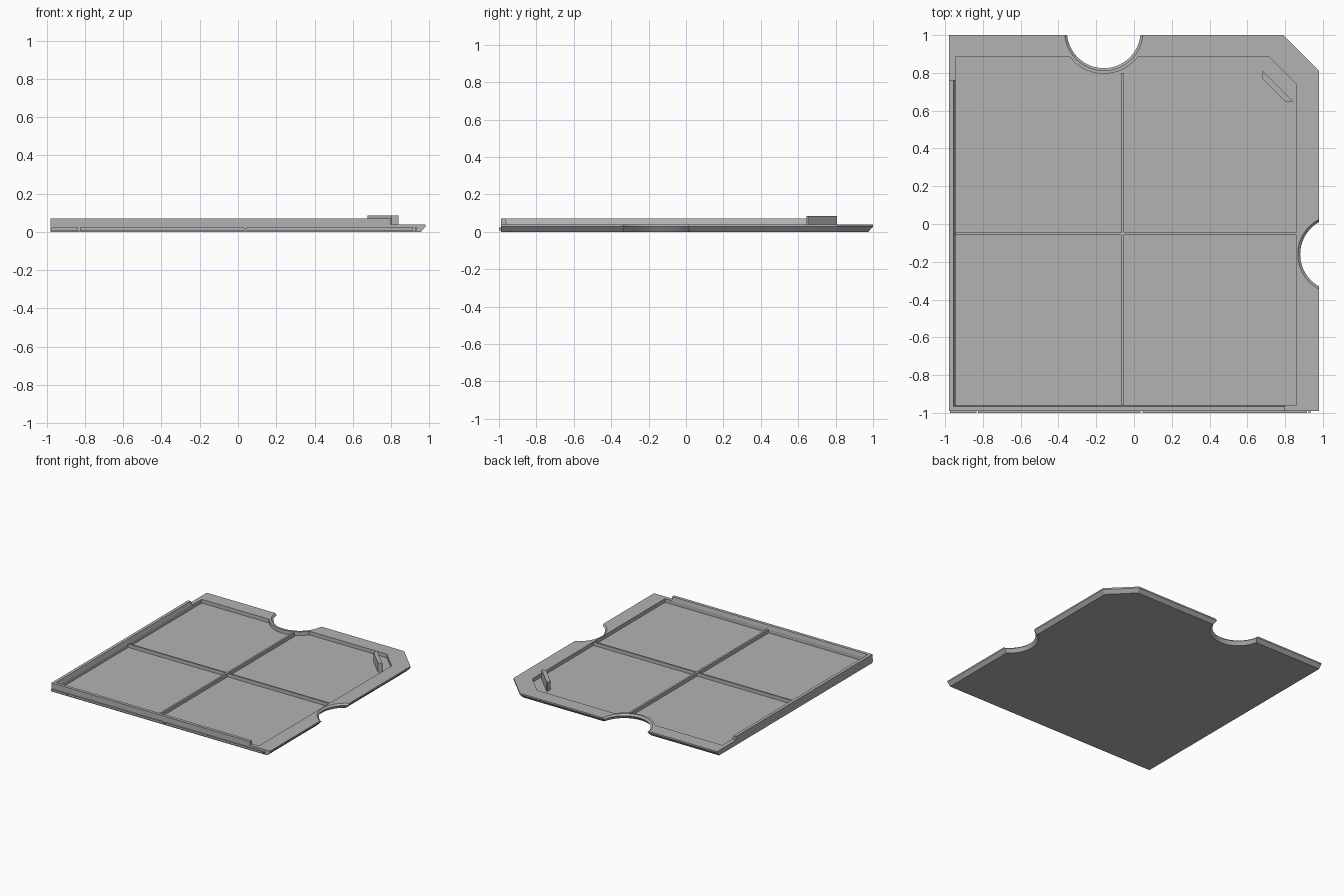
import bpy, bmesh
from math import acos, cos, sin, pi

cube = bpy.data.objects.get("Cube")
if cube:
    bpy.data.objects.remove(cube, do_unlink=True)

grey = bpy.data.materials.new("grey plastic")
grey.use_nodes = True
colour = (0.45, 0.45, 0.45, 1)
grey.diffuse_color = colour
grey.node_tree.nodes["Principled BSDF"].inputs["Base Color"].default_value = colour


def finish(name, bm):
    bmesh.ops.recalc_face_normals(bm, faces=bm.faces)
    mesh = bpy.data.meshes.new(name)
    bm.to_mesh(mesh)
    bm.free()
    mesh.materials.append(grey)
    obj = bpy.data.objects.new(name, mesh)
    bpy.context.collection.objects.link(obj)
    return obj


def ring(bm, points, z):
    verts = [bm.verts.new((x, y, z)) for x, y in points]
    edges = [bm.edges.new((v, verts[i - 1])) for i, v in enumerate(verts)]
    return verts, edges


def skin(bm, a, b):
    for i in range(len(a)):
        bm.faces.new((a[i - 1], a[i], b[i], b[i - 1]))


def prism(name, base, top, z0, z1):
    bm = bmesh.new()
    a, b = ring(bm, base, z0)[0], ring(bm, top, z1)[0]
    skin(bm, a, b)
    bm.faces.new(a)
    bm.faces.new(b)
    return finish(name, bm)


def rect(x0, x1, y0, y1):
    return [(x0, y0), (x1, y0), (x1, y1), (x0, y1)]


def box(name, x0, x1, y0, y1, z0, z1):
    return prism(name, rect(x0, x1, y0, y1), rect(x0, x1, y0, y1), z0, z1)


def arc(cx, cy, r, mid, distance, steps=32):
    # Finger notch, cut off by a straight edge at the given distance
    half = acos(distance / r)
    angles = [mid + half - 2 * half * i / steps for i in range(steps + 1)]
    return [(cx + r * cos(a), cy + r * sin(a)) for a in angles]


def outline(inset, r):
    right, back = 0.98 - inset, 1 - inset
    return ([(-0.98, -0.99), (right, -0.99)]
            + arc(1.075, -0.16, r, pi, 1.075 - right)
            + [(right, 0.81 - inset * 0.4), (0.79 - inset * 0.4, back)]
            + arc(-0.16, 1.02, r, -pi / 2, 1.02 - back)
            + [(-0.98, back)])


# Tray with a bevelled underside and a sunken floor
RIM, FLOOR = 0.04, 0.01
bm = bmesh.new()
low, low_edges = ring(bm, outline(0.025, 0.215), 0)
mid, _ = ring(bm, outline(0, 0.195), 0.028)
high, high_edges = ring(bm, outline(0, 0.208), RIM)
skin(bm, low, mid)
skin(bm, mid, high)
recess = ([(-0.945, -0.96), (0.86, -0.96), (0.86, 0.74), (0.715, 0.885)]
          + arc(-0.16, 1.02, 0.225, -pi / 2, 0.135) + [(-0.945, 0.885)])
lip, lip_edges = ring(bm, recess, RIM)
floor, floor_edges = ring(bm, recess, FLOOR)
skin(bm, lip, floor)
for edges in (low_edges, high_edges + lip_edges, floor_edges):
    bmesh.ops.triangle_fill(bm, use_beauty=True, edges=edges)
finish("tray", bm)

# Raised walls on the left-hand and front edges, tapering inward
prism("side_wall", rect(-0.98, -0.944, -0.99, 0.76), rect(-0.98, -0.955, -0.99, 0.76), RIM - 0.001, 0.07)
prism("front_wall", rect(-0.98, 0.80, -0.99, -0.959), rect(-0.98, 0.80, -0.99, -0.965), RIM - 0.001, 0.07)

# Thin front lip, split by small gaps
stops = [-0.98, -0.83, 0.04, 0.92, 0.94]
for i in range(4):
    box(f"front_lip_{i + 1}", stops[i] + 0.005, stops[i + 1] - 0.005, -1, -0.985, 0.008, 0.024)

# Crossed dividers on the floor
box("long_divider", -0.069, -0.054, -0.96, 0.80, FLOOR - 0.002, RIM - 0.002)
box("cross_divider", -0.945, 0.86, -0.057, -0.044, FLOOR - 0.002, RIM - 0.002)

# Slanted corner tab
tab = [(0.678, 0.808), (0.678, 0.77), (0.803, 0.645), (0.838, 0.645), (0.838, 0.653), (0.684, 0.808)]
prism("corner_tab", tab, tab, FLOOR - 0.002, 0.085)
